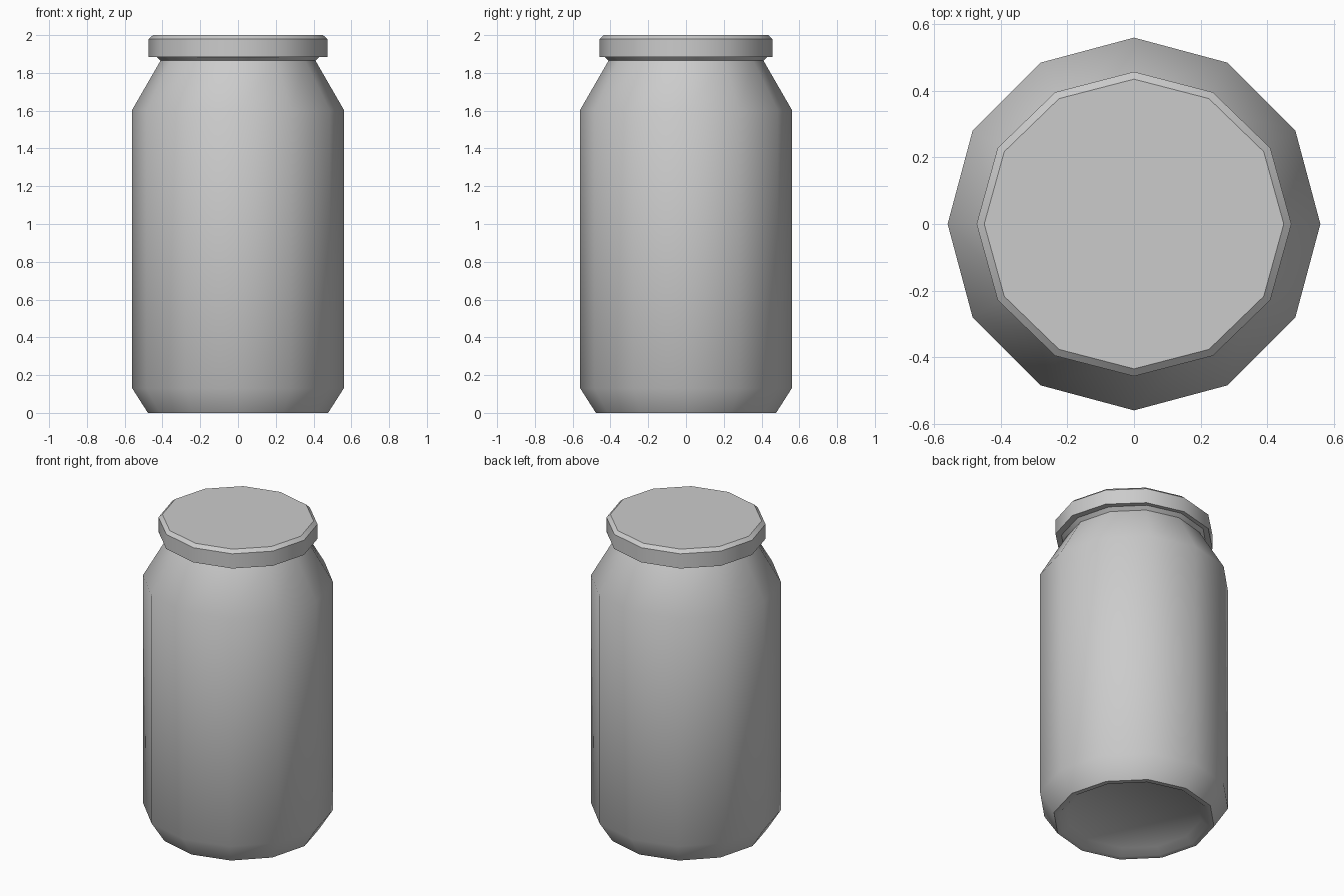
import bpy, bmesh, math

if "Cube" in bpy.data.objects:
    bpy.data.objects.remove(bpy.data.objects["Cube"])

SIDES = 12


def lathe(name, profile, angle, y_scale=1.0):
    """Revolve (radius, z) points around z and cap both ends."""
    bm = bmesh.new()
    rings = []
    for r, z in profile:
        rings.append([bm.verts.new((r * math.cos(2 * math.pi * i / SIDES),
                                    r * y_scale * math.sin(2 * math.pi * i / SIDES), z))
                      for i in range(SIDES)])
    for a, b in zip(rings, rings[1:]):
        for i in range(SIDES):
            j = (i + 1) % SIDES
            bm.faces.new((a[i], a[j], b[j], b[i]))
    bm.faces.new(rings[0][::-1])
    bm.faces.new(rings[-1])
    bmesh.ops.recalc_face_normals(bm, faces=bm.faces)
    mesh = bpy.data.meshes.new(name)
    bm.to_mesh(mesh)
    bm.free()
    obj = bpy.data.objects.new(name, mesh)
    bpy.context.collection.objects.link(obj)
    bpy.ops.object.select_all(action='DESELECT')
    obj.select_set(True)
    bpy.context.view_layer.objects.active = obj
    bpy.ops.object.shade_smooth_by_angle(angle=math.radians(angle))
    return obj


# Jar body: slightly recessed base, foot rim, straight wall, shoulder, flared neck
lathe("jar_body", [(0.40, 0.035), (0.445, 0.0), (0.477, 0.0), (0.56, 0.13),
                   (0.56, 1.605), (0.41, 1.865), (0.432, 1.885)], 45)

# Lid: overhanging disc with chamfered top edge, marginally narrower in y
lathe("lid", [(0.473, 1.885), (0.473, 1.98), (0.45, 2.0)], 35, 0.967)
